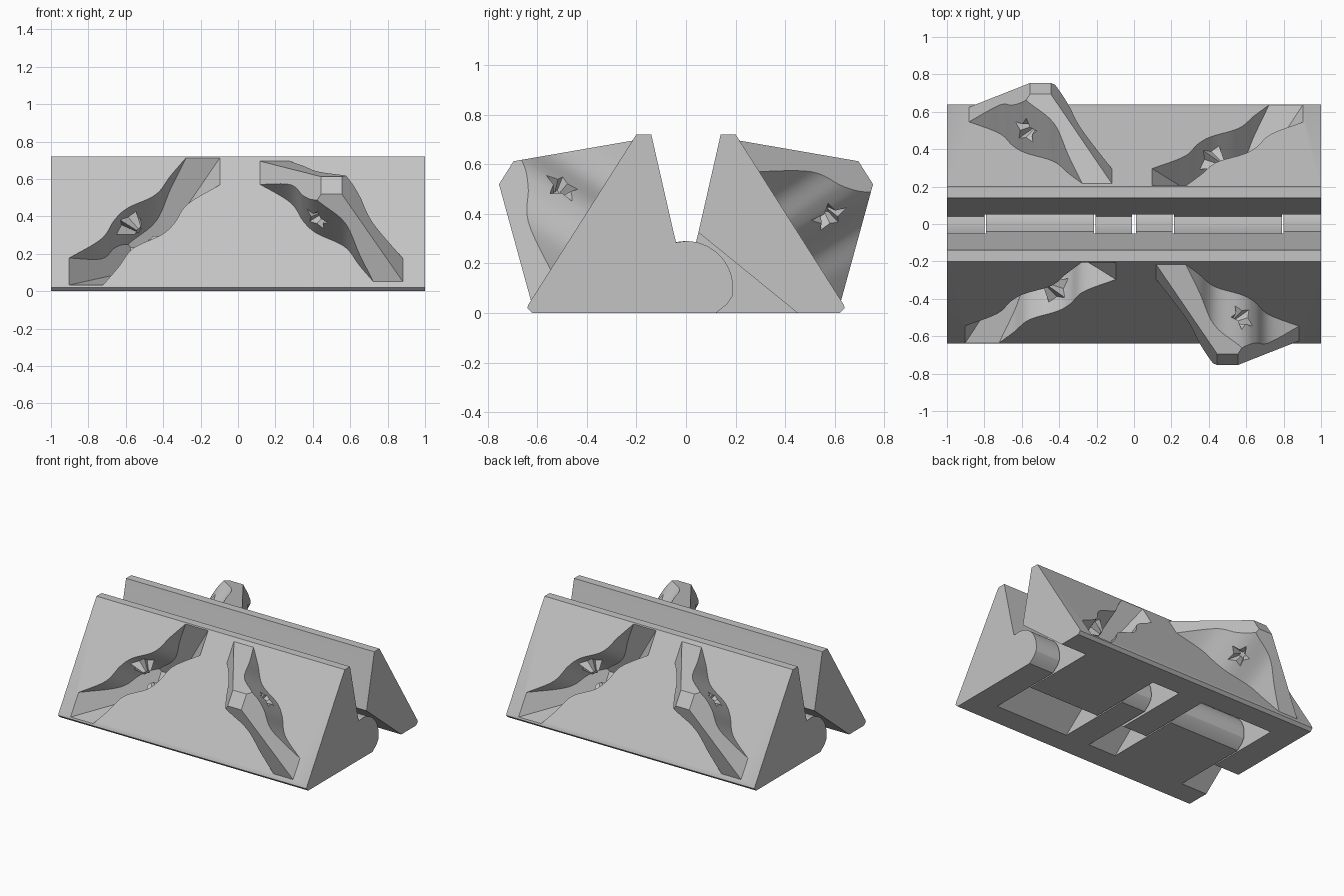
import bpy, bmesh, math
from mathutils import Matrix, Vector

if "Cube" in bpy.data.objects:
    bpy.data.objects.remove(bpy.data.objects["Cube"])

grey = bpy.data.materials.new("light_grey")
grey.use_nodes = True
colour = (0.55, 0.55, 0.55, 1)
grey.diffuse_color = colour
grey.node_tree.nodes["Principled BSDF"].inputs["Base Color"].default_value = colour


def loft(name, bottom, top):
    """Solid between two matching outlines."""
    bm = bmesh.new()
    a = [bm.verts.new(p) for p in bottom]
    b = [bm.verts.new(p) for p in top]
    bm.faces.new(a)
    bm.faces.new(b)
    for i in range(len(a)):
        j = (i + 1) % len(a)
        bm.faces.new((a[i], a[j], b[j], b[i]))
    bmesh.ops.recalc_face_normals(bm, faces=bm.faces)
    mesh = bpy.data.meshes.new(name)
    bm.to_mesh(mesh)
    bm.free()
    mesh.materials.append(grey)
    obj = bpy.data.objects.new(name, mesh)
    bpy.context.collection.objects.link(obj)
    return obj


def combine(obj, other, operation):
    """Apply a boolean and discard the helper."""
    mod = obj.modifiers.new(operation, "BOOLEAN")
    mod.operation, mod.object, mod.solver = operation, other, "EXACT"
    bpy.context.view_layer.update()
    bpy.context.view_layer.objects.active = obj
    bpy.ops.object.modifier_apply(modifier=mod.name)
    bpy.data.objects.remove(other)


def prism(name, profile, x0, x1):
    return loft(name, [(x0, y, z) for y, z in profile], [(x1, y, z) for y, z in profile])


def spline(pts, steps=6):
    """Catmull-Rom curve through the points."""
    p = [Vector(q) for q in pts]
    p = [2 * p[0] - p[1]] + p + [2 * p[-1] - p[-2]]
    out = []
    for i in range(1, len(p) - 2):
        a, b, c, d = p[i - 1:i + 3]
        for k in range(steps):
            t = k / steps
            out.append(0.5 * (2 * b + (c - a) * t + (2 * a - 5 * b + 4 * c - d) * t * t
                              + (3 * b - a - 3 * c + d) * t ** 3))
    return out + [p[-2]]


MID = Vector((0.5, 0.4))
WAVE = [(0.2, 0.91), (0.28, 0.8), (0.36, 0.69), (0.44, 0.57), (0.59, 0.485),
        (0.66, 0.41), (0.73, 0.29), (0.9, 0.17), (1.0, 0.1)]


def lock(name, gap):
    """Wavy diagonal slice of a square pyramid, with a star dent in each wall."""
    def square(half, d):
        return [(MID.x + i * half, MID.y + j * half, d)
                for i, j in ((-1, -1), (1, -1), (1, 1), (-1, 1))]
    body = loft(name, square(0.42 - gap, -0.02), square(0.075 - gap, 0.38 - gap))

    upper = [q - Vector((gap, gap)) * 0.5 for q in spline(WAVE)]
    lower = [2 * MID - q for q in upper]
    outline = upper + [Vector((1.1, -0.2))] + lower + [Vector((-0.1, 1.0))]
    band = loft("band", [(q.x, q.y, -0.1) for q in outline], [(q.x, q.y, 0.5) for q in outline])
    combine(body, band, "INTERSECT")

    for side in (1, -1):
        axis = Vector((side, side, 0)).normalized()
        across = Vector((-side, side, 0)).normalized()
        centre = Vector((MID.x, MID.y, 0.14))

        def star(scale, dist):
            ring = []
            for k in range(10):
                r = scale * (0.1 if k % 2 == 0 else 0.05)
                a = k * math.pi / 5 + 0.3
                ring.append(centre + axis * dist + across * r * math.cos(a)
                            + Vector((0, 0, r * math.sin(a))))
            return ring
        combine(body, loft("star", star(0.3, 0.045), star(1.2, 0.16)), "DIFFERENCE")
    return body


# Frame of the sloping outer face
foot = Vector((0, -0.635, 0.035))
up = Vector((0, 0.435, 0.685)).normalized()
out = Vector((1, 0, 0)).cross(up)
face = Matrix.Translation(foot) @ Matrix(((1, 0, 0), up, out)).transposed().to_4x4()

# Front half: leaning slab
slab = [(-0.62, 0), (-0.64, 0.02), (-0.635, 0.035), (-0.2, 0.72), (-0.14, 0.72),
        (-0.05, 0.325), (-0.45, 0)]
front = prism("front_block", slab, -1, 1)

# Hinge knuckles
arc = [(0.19 * math.cos(t), 0.1 + 0.19 * math.sin(t))
       for t in (math.radians(90 - 100 * k / 20) for k in range(21))]
knuckle = [(-0.45, 0), (-0.05, 0.325), (-0.04, 0.285)] + arc + [(0.165, 0.035), (0.12, 0)]
for x0, x1 in ((0.8, 1), (0.01, 0.205), (-0.79, -0.215)):
    combine(front, prism("knuckle", knuckle, x0, x1), "UNION")

# Socket on one side, matching key on the other
socket = lock("socket", 0)
socket.data.transform(face @ Matrix.Diagonal((-1, 1, -1, 1)))
combine(front, socket, "DIFFERENCE")
key = lock("key", 0.02)
key.data.transform(face)
combine(front, key, "UNION")

# Back half is the front half turned round
back = bpy.data.objects.new("back_block", front.data.copy())
bpy.context.collection.objects.link(back)
back.data.transform(Matrix.Rotation(math.pi, 4, "Z"))

bpy.ops.object.select_all(action="DESELECT")
for obj in (front, back):
    obj.select_set(True)
bpy.context.view_layer.objects.active = front
bpy.ops.object.shade_smooth_by_angle(angle=math.radians(25))
